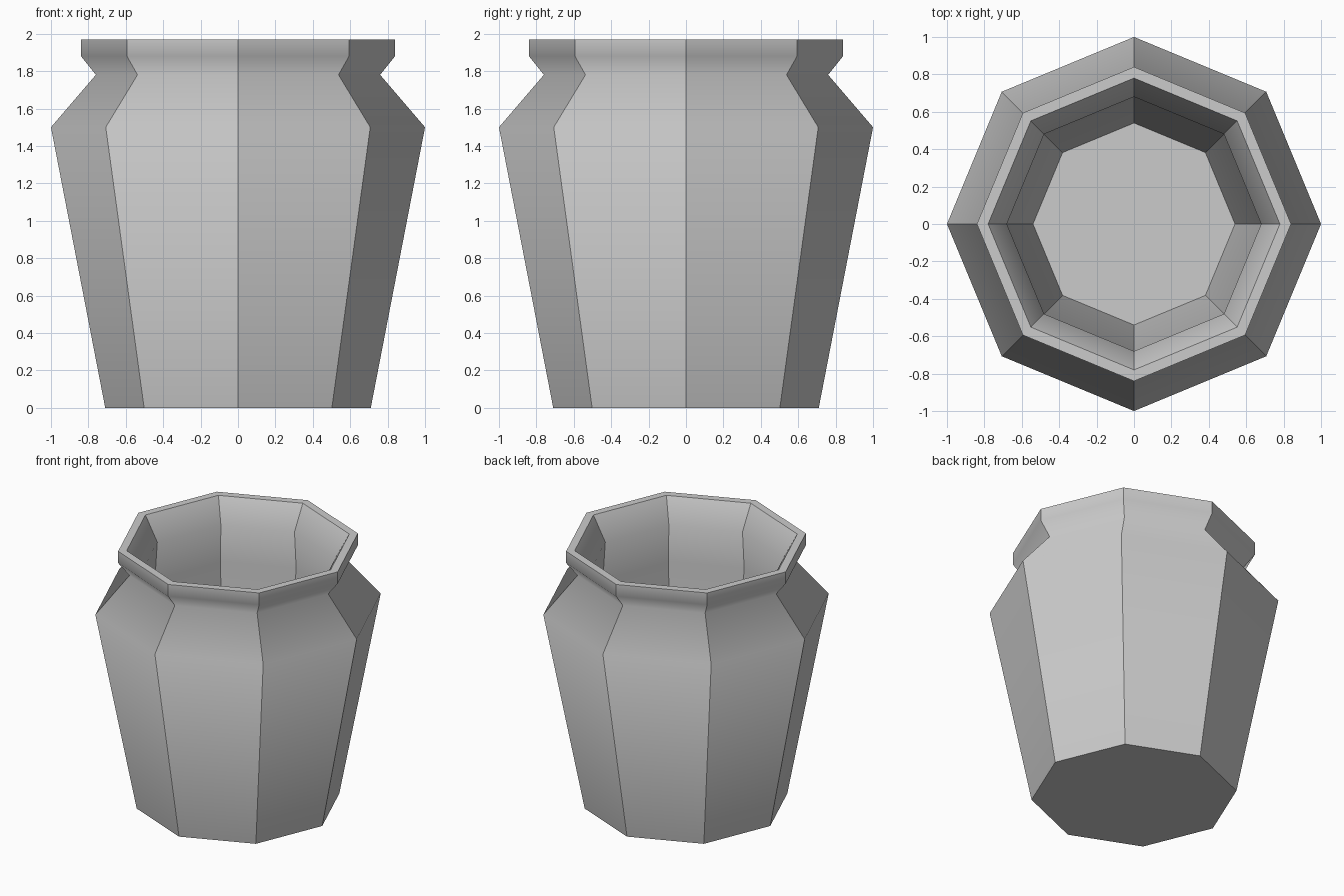
import bpy
import bmesh
from math import cos, sin, tau

SIDES = 8

cube = bpy.data.objects.get("Cube")
if cube:
    bpy.data.objects.remove(cube, do_unlink=True)

# Clay colour
clay = bpy.data.materials.new("plain grey clay")
clay.use_nodes = True
grey = (0.6, 0.6, 0.6, 1)
clay.diffuse_color = grey
clay.node_tree.nodes["Principled BSDF"].inputs["Base Color"].default_value = grey

# Wall profile (radius, height, crisp ring): up the outside, over the rim, down inside
profile = [
    (0.71, 0.00, True),    # base
    (1.00, 1.50, False),   # shoulder
    (0.76, 1.78, False),   # neck
    (0.84, 1.88, False),   # lip underside
    (0.84, 1.97, True),    # rim outside
    (0.78, 1.97, True),    # rim inside
    (0.68, 1.79, False),   # inner neck
    (0.70, 1.50, False),   # inner shoulder
    (0.54, 0.18, True),    # inner floor
]

bm = bmesh.new()
rings = [[bm.verts.new((r * cos(tau * i / SIDES), r * sin(tau * i / SIDES), z))
          for i in range(SIDES)] for r, z, _ in profile]

# Walls, with crisp corners running up each panel
for low, high in zip(rings, rings[1:]):
    for i in range(SIDES):
        j = (i + 1) % SIDES
        bm.faces.new((low[i], low[j], high[j], high[i])).smooth = True
        bm.edges.get((low[i], high[i])).smooth = False

# Underside and inner floor
bm.faces.new(rings[0][::-1])
bm.faces.new(rings[-1])

# Crisp rings at base, rim and floor
for ring, (_, _, crisp) in zip(rings, profile):
    for i in range(SIDES):
        bm.edges.get((ring[i], ring[(i + 1) % SIDES])).smooth = not crisp

bmesh.ops.recalc_face_normals(bm, faces=bm.faces)
mesh = bpy.data.meshes.new("octagonal_pot")
bm.to_mesh(mesh)
bm.free()
mesh.materials.append(clay)
pot = bpy.data.objects.new("octagonal_pot", mesh)
bpy.context.collection.objects.link(pot)
